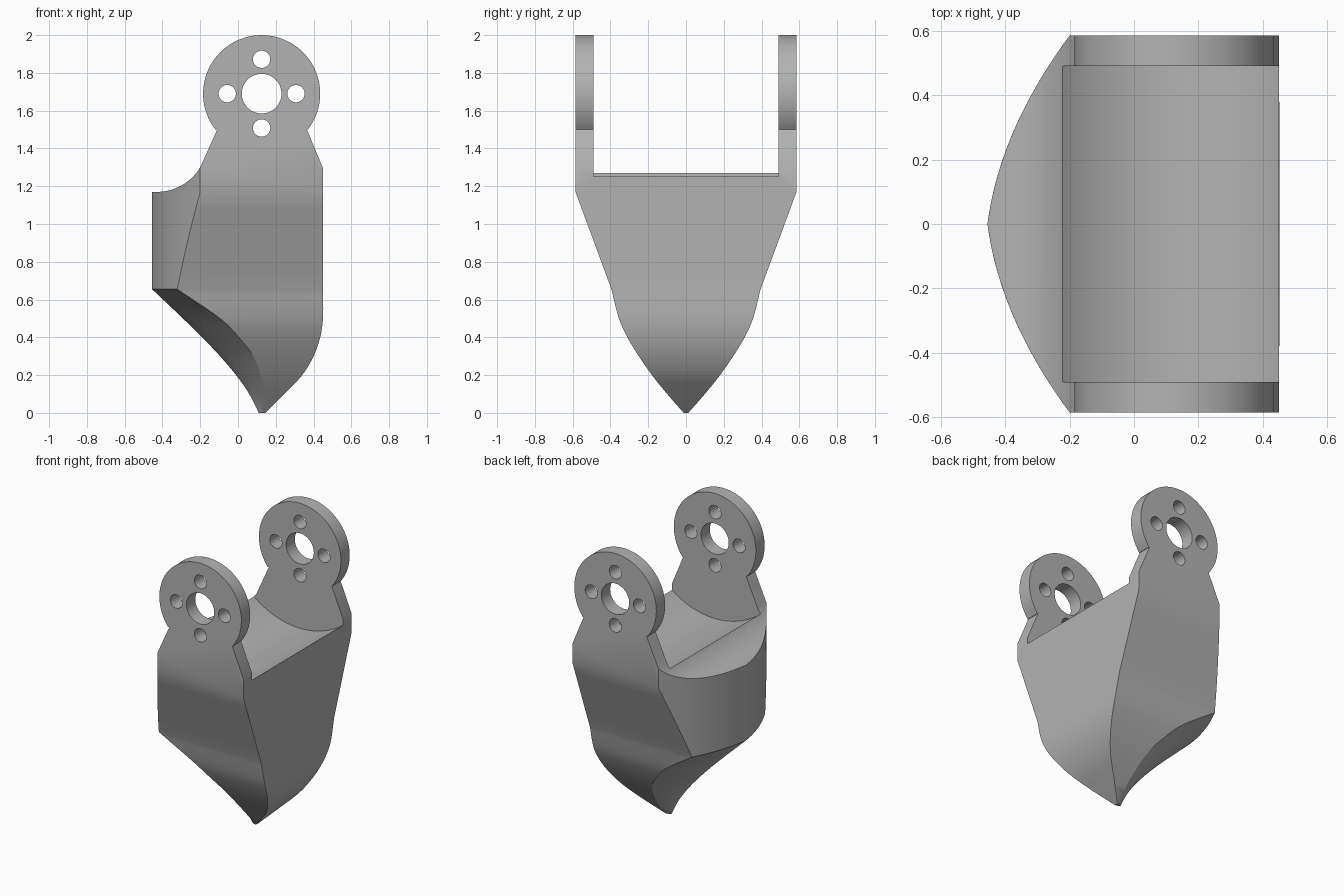
import bpy, bmesh, math

if "Cube" in bpy.data.objects:
    bpy.data.objects.remove(bpy.data.objects["Cube"])

grey = bpy.data.materials.new("plain_grey")
grey.use_nodes = True
grey.diffuse_color = (0.45, 0.45, 0.45, 1)
grey.node_tree.nodes["Principled BSDF"].inputs["Base Color"].default_value = (0.45, 0.45, 0.45, 1)

PIVOT = (0.125, 1.69)      # centre of the lug rings (x, z)
HALF = 0.585               # half depth over the lugs
SHOULDER, KNEE = 1.17, 0.655


def make_object(name, bm):
    bmesh.ops.recalc_face_normals(bm, faces=bm.faces)
    mesh = bpy.data.meshes.new(name)
    bm.to_mesh(mesh)
    bm.free()
    mesh.materials.append(grey)
    ob = bpy.data.objects.new(name, mesh)
    bpy.context.collection.objects.link(ob)
    return ob


def loft(name, rings):
    bm = bmesh.new()
    rows = [[bm.verts.new(p) for p in ring] for ring in rings]
    n = len(rows[0])
    for a, b in zip(rows, rows[1:]):
        for i in range(n):
            j = (i + 1) % n
            bm.faces.new((a[i], a[j], b[j], b[i]))
    bm.faces.new(rows[0])
    bm.faces.new(rows[-1])
    return make_object(name, bm)


def prism(name, outline, depth):
    """Extrude an x-z outline symmetrically along y."""
    return loft(name, [[(x, y, z) for x, z in outline] for y in (-depth, depth)])


def arc(cx, cz, r, start, end, n):
    angles = [math.radians(start + (end - start) * i / n) for i in range(n + 1)]
    return [(cx + r * math.cos(a), cz + r * math.sin(a)) for a in angles]


def smooth_lookup(zs, vs, z):
    """Cubic interpolation of a short table."""
    k = max(i for i in range(len(zs) - 1) if zs[i] <= z)

    def slope(i):
        a, b = max(i - 1, 0), min(i + 1, len(zs) - 1)
        return (vs[b] - vs[a]) / (zs[b] - zs[a])
    h = zs[k + 1] - zs[k]
    t = (z - zs[k]) / h
    return ((2*t**3 - 3*t*t + 1) * vs[k] + (t**3 - 2*t*t + t) * h * slope(k)
            + (3*t*t - 2*t**3) * vs[k + 1] + (t**3 - t*t) * h * slope(k + 1))


def bulge(t):
    return 0.3 * t + 0.7 * t * t


# Heights, half widths, nose line, side crease and flat side of the tapered tip
HEIGHTS = (0, 0.1, 0.2, 0.3, 0.4, 0.5, KNEE)
WIDTH = (0.012, 0.10, 0.18, 0.25, 0.31, 0.355, 0.395)
NOSE = (0.11, 0.06, -0.01, -0.095, -0.19, -0.292, -0.455)
CREASE = (0.14, 0.14, 0.12, 0.08, 0.005, -0.095, -0.322)
FLAT = (0.145, 0.245, 0.34, 0.40, 0.435, 0.45, 0.45)


def section(z):
    if z < KNEE:
        w, nose, side, flat = (smooth_lookup(HEIGHTS, v, z) for v in (WIDTH, NOSE, CREASE, FLAT))
        s = WIDTH[-1] / HALF
    else:
        k = min((z - KNEE) / (SHOULDER - KNEE), 1)
        w = WIDTH[-1] + (HALF - WIDTH[-1]) * k
        s = w / HALF
        nose, flat = NOSE[-1], FLAT[-1]
        side = nose + 0.255 * bulge(s)
    n = 14
    curve = []
    for i in range(-n, n + 1):
        t = abs(i) / n
        curve.append((nose + (side - nose) * bulge(t * s) / bulge(s), w * i / n, z))
    return curve + [(flat, w, z), (flat, -w, z)]


# Body: tapered tip, bulged nose and upright block
levels = [KNEE * i / 32 for i in range(32)]
levels += [KNEE + (SHOULDER - KNEE) * i / 6 for i in range(7)] + [2.1]
body = loft("clevis_body", [section(z) for z in levels])

# Side outline: ring, flared neck and concave nose fillet
outline = [(-0.6, -0.2), (0.6, -0.2), (0.6, 1.1), (0.49, 1.2), (0.365, 1.5)]
outline += arc(*PIVOT, 0.31, -38, 218, 56)
outline += [(-0.11, 1.5)]
outline += arc(-0.43, 1.438, 0.268, -31, -90, 14)
outline += [(-0.6, SHOULDER)]
trim = prism("outline_trim", outline, 0.8)

# Rounded slot between the lugs
slot_shape = arc(*PIVOT, 0.545, 180, 360, 72) + [(0.67, 2.3), (-0.42, 2.3)]
slot = prism("slot_cutter", slot_shape, 0.49)

# Central bore and four bolt holes
holes = [prism("bore_cutter", arc(*PIVOT, 0.105, 0, 352.5, 47), 0.9)]
for x, z in arc(*PIVOT, 0.182, 0, 270, 3):
    holes.append(prism("bolt_hole_cutter", arc(x, z, 0.046, 0, 345, 23), 0.9))

for cutter in [trim, slot] + holes:
    mod = body.modifiers.new(cutter.name, "BOOLEAN")
    mod.operation = "INTERSECT" if cutter is trim else "DIFFERENCE"
    mod.solver = "EXACT"
    mod.object = cutter
    cutter.hide_render = True

# Bake the cuts and remove the helpers
graph = bpy.context.evaluated_depsgraph_get()
baked = bpy.data.meshes.new_from_object(body.evaluated_get(graph))
body.modifiers.clear()
body.data = baked
for cutter in [trim, slot] + holes:
    bpy.data.objects.remove(cutter)

bpy.ops.object.select_all(action="DESELECT")
body.select_set(True)
bpy.context.view_layer.objects.active = body
bpy.ops.object.shade_smooth_by_angle(angle=math.radians(28))
